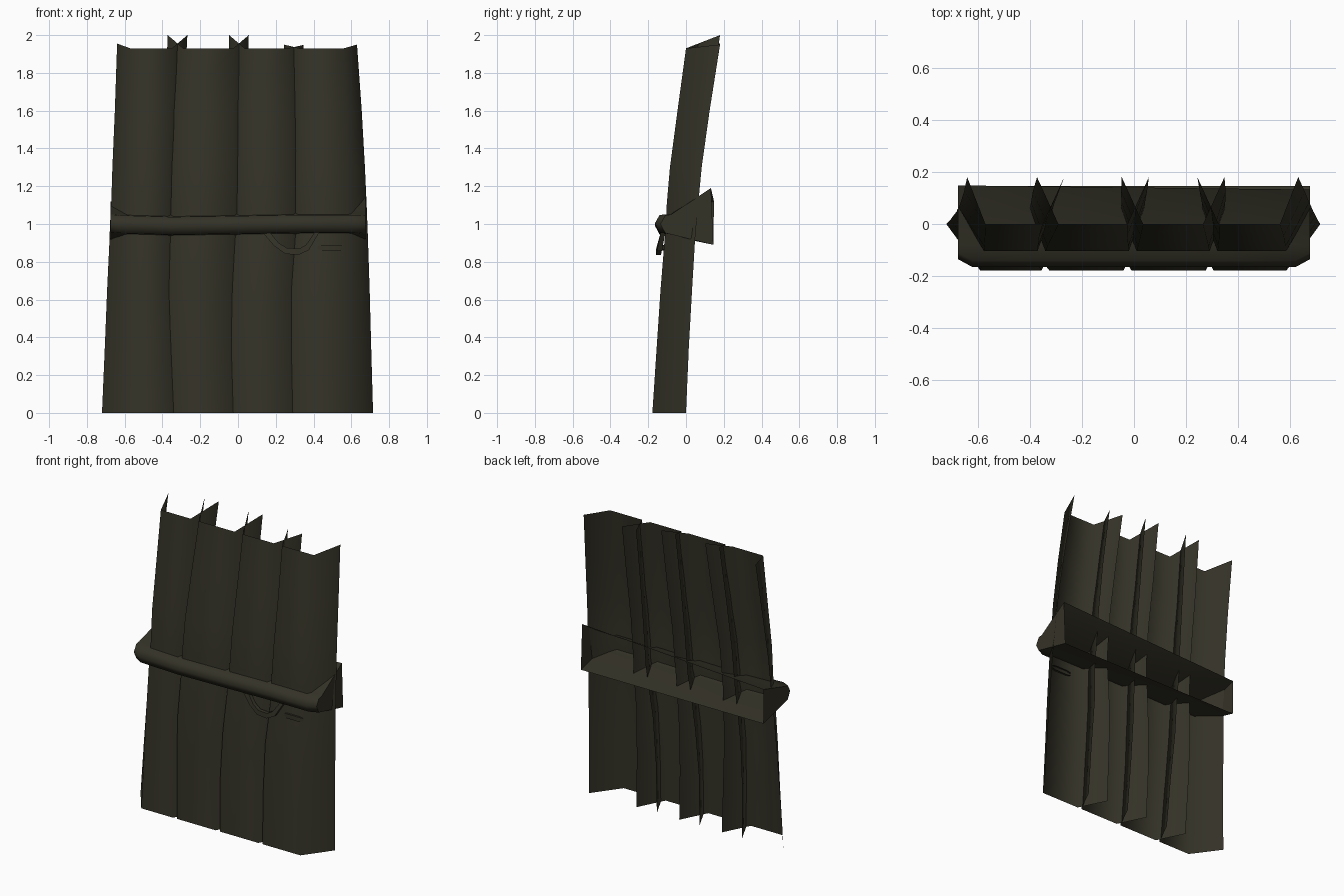
import bpy, bmesh, math

mat = bpy.data.materials.new("dark_olive")
mat.diffuse_color = (0.034, 0.032, 0.020, 1)


def make(name, bm, angle):
    me = bpy.data.meshes.new(name)
    bm.to_mesh(me)
    bm.free()
    ob = bpy.data.objects.new(name, me)
    bpy.context.collection.objects.link(ob)
    me.materials.append(mat)
    bpy.context.view_layer.objects.active = ob
    ob.select_set(True)
    bpy.ops.object.shade_smooth_by_angle(angle=math.radians(angle))
    ob.select_set(False)
    return ob


def loft(bm, rings, closed=False):
    """Skin a list of point rings with quads."""
    vs = [[bm.verts.new(p) for p in r] for r in rings]
    n = len(rings[0])
    for a, b in zip(vs, vs[1:]):
        for i in range(n if closed else n - 1):
            j = (i + 1) % n
            bm.faces.new((a[i], a[j], b[j], b[i]))
    return vs


# Rows: z, y front, y back, edge x (outer left, three seams, outer right),
# outer flare, seam inset of front edge, seam overlap of back edge
ROWS = [
    (0.00, -0.178, 0.000, (-0.72, -0.34, -0.025, 0.29, 0.715), 0.13, 0.015, 0.075),
    (0.35, -0.155, 0.015, (-0.705, -0.355, -0.035, 0.283, 0.705), 0.12, 0.012, 0.07),
    (0.65, -0.135, 0.032, (-0.693, -0.365, -0.03, 0.283, 0.697), 0.11, 0.012, 0.06),
    (0.92, -0.113, 0.048, (-0.68, -0.358, -0.015, 0.303, 0.688), 0.10, 0.015, 0.05),
    (1.00, -0.104, 0.055, (-0.678, -0.356, -0.008, 0.305, 0.685), 0.10, 0.018, 0.045),
    (1.08, -0.104, 0.062, (-0.672, -0.355, -0.005, 0.305, 0.682), 0.10, 0.015, 0.045),
    (1.30, -0.085, 0.083, (-0.665, -0.350, -0.003, 0.305, 0.672), 0.09, 0.018, 0.045),
    (1.60, -0.045, 0.125, (-0.652, -0.338, 0.000, 0.302, 0.655), 0.08, 0.025, 0.05),
    (1.93, 0.000, 0.180, (-0.64, -0.32, 0.005, 0.295, 0.63), 0.07, 0.03, 0.052),
]
# rise of the rear corners at the top, left and right of each slat
RISE = [(0.025, 0.07), (0.07, 0.07), (0.07, 0.018), (0.02, 0.02)]

# Four overlapping channel-shaped slats, open at the back
for s in range(4):
    bm = bmesh.new()
    rings = []
    for k, (z, yf, yb, xs, flare, inset, lap) in enumerate(ROWS):
        last = k == len(ROWS) - 1
        zl, zr = (z + r * last for r in RISE[s])
        l, r = xs[s], xs[s + 1]
        lb, lf = (l, l + flare) if s == 0 else (l - lap, l + inset)
        rb, rf = (r, r - flare) if s == 3 else (r + lap, r - inset)
        rings.append([(lb, yb, zl), (lf, yf, z), (rf, yf, z), (rb, yb, zr)])
    loft(bm, rings)
    make(f"slat_{s + 1}", bm, 85)

# Belt: channel with rounded front and flaring open back
PROFILE = [(0.14, 1.155), (-0.08, 1.05), (-0.14, 1.045), (-0.165, 1.0),
           (-0.14, 0.952), (-0.08, 0.945), (0.145, 0.89)]
bm = bmesh.new()
rings = []
for x, dz in [(-0.675, 0.004), (-0.62, 0.0), (-0.35, -0.008), (0, -0.003),
              (0.35, 0.003), (0.62, 0.003), (0.675, 0.0)]:
    end = abs(x) > 0.65
    ring = []
    for i, (y, z) in enumerate(PROFILE):
        front = 1 < i < 5
        if i == 0:
            z += 0.035 * x / 0.675
            y -= 0.008 * x / 0.675
        elif i < 6:
            z += dz
        ring.append((x, y + 0.03 * (end and front), z))
    rings.append(ring)
vs = loft(bm, rings)
for v in (vs[0], vs[-1]):
    bm.faces.new(v)
make("belt", bm, 60)

# Hanging half loop under the belt: rectangular section swept along a sag
bm = bmesh.new()
PATH = [(0.13, 0.955, 0.17, 0.955), (0.19, 0.885, 0.215, 0.90), (0.25, 0.842, 0.26, 0.873),
        (0.32, 0.836, 0.325, 0.87), (0.375, 0.862, 0.36, 0.89), (0.43, 0.955, 0.405, 0.955)]
rings = []
for ox, oz, ix, iz in PATH:
    y = -0.135 - (0.95 - oz) * 0.2
    rings.append([(ox, y, oz), (ix, y, iz), (ix, y + 0.025, iz), (ox, y + 0.025, oz)])
loft(bm, rings, closed=True)
make("hanging_loop", bm, 30)

# Small raised tab right of the loop
bm = bmesh.new()
rings = []
for x, y, h in [(0.42, -0.115, 0.008), (0.45, -0.128, 0.015), (0.54, -0.128, 0.015), (0.57, -0.115, 0.008)]:
    rings.append([(x, -0.105, 0.875 + h), (x, y, 0.875 + h), (x, y, 0.875 - h), (x, -0.105, 0.875 - h)])
loft(bm, rings)
make("small_tab", bm, 40)
